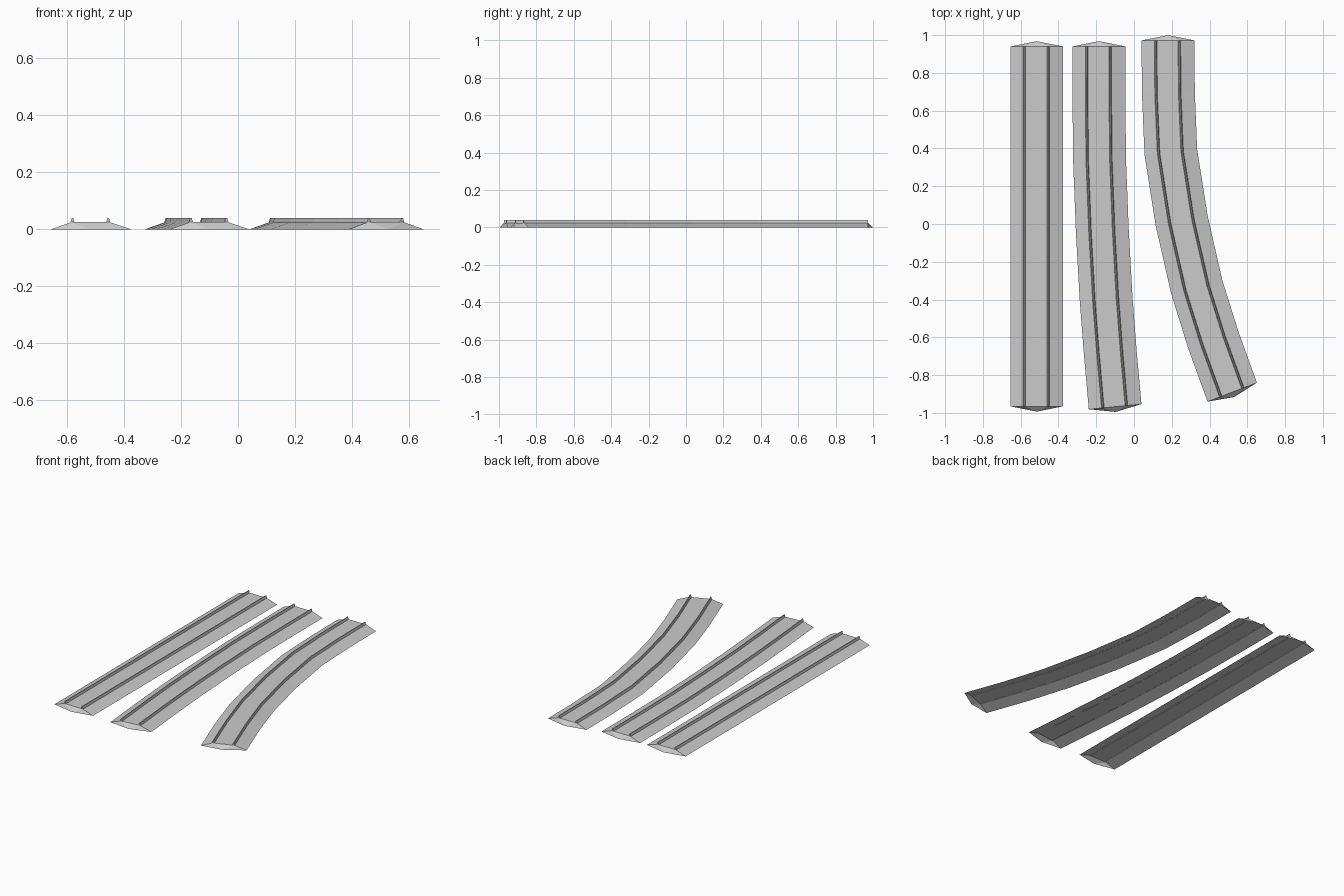
import bpy, bmesh
from math import radians, sin, cos, atan2
from mathutils import Vector

if "Cube" in bpy.data.objects:
    bpy.data.objects.remove(bpy.data.objects["Cube"])

TIP = 0.028                                   # how far the sloped ends reach
BED = [(-0.14, 0), (-0.069, 0.025), (0.065, 0.025), (0.14, 0)]


def rail_profile(c):
    return [(c - 0.007, 0.024), (c - 0.0025, 0.04), (c + 0.0025, 0.04), (c + 0.007, 0.024)]


def headings(path, end):
    """Heading from -y towards +x at each path point."""
    hs = []
    for i in range(len(path)):
        if i == 0:
            hs.append(0.0)
        elif i == len(path) - 1:
            hs.append(end)
        else:
            dx = path[i + 1][0] - path[i - 1][0]
            dy = path[i + 1][1] - path[i - 1][1]
            hs.append(atan2(dx, -dy))
    return hs


def sweep(name, profile, path, end, tips):
    bm = bmesh.new()
    hs = headings(path, end)
    rings = []
    for (x, y), h in zip(path, hs):
        rings.append([bm.verts.new((x + u * cos(h), y + u * sin(h), z)) for u, z in profile])
    for a, b in zip(rings, rings[1:]):
        for i in range(len(profile) - 1):
            bm.faces.new((a[i], b[i], b[i + 1], a[i + 1]))
    # ends: sloped fan to a floor point for the bed, flat for the rails
    for ring, (x, y), h, s in ((rings[0], path[0], hs[0], -1), (rings[-1], path[-1], hs[-1], 1)):
        if tips:
            tip = bm.verts.new((x + s * TIP * sin(h), y - s * TIP * cos(h), 0))
            for p, q in zip(ring, ring[1:]):
                bm.faces.new((p, q, tip) if s < 0 else (q, p, tip))
        else:
            bm.faces.new(ring if s < 0 else ring[::-1])
    # faces look up and outwards
    for f in bm.faces:
        f.normal_update()
    if sum(f.normal.z * f.calc_area() for f in bm.faces) < 0:
        bmesh.ops.reverse_faces(bm, faces=bm.faces[:])
    me = bpy.data.meshes.new(name)
    bm.to_mesh(me)
    bm.free()
    ob = bpy.data.objects.new(name, me)
    bpy.context.collection.objects.link(ob)


def track(name, x, y0, y1, shift, end):
    # fractions along the length and of the sideways shift
    ts = [(0, 0), (0.15, 0.006), (0.317, 0.044), (0.513, 0.213),
          (0.702, 0.449), (0.852, 0.706), (1, 1)]
    if shift == 0:
        ts = [ts[0], ts[-1]]
    path = [(x + shift * s, y0 + (y1 - y0) * t) for t, s in ts]
    sweep(name + "_bed", BED, path, radians(end), True)
    sweep(name + "_left_rail", rail_profile(-0.065), path, radians(end), False)
    sweep(name + "_right_rail", rail_profile(0.06), path, radians(end), False)


track("straight_track", -0.515, 0.94, -0.965, 0, 0)
track("slight_curve_track", -0.186, 0.94, -0.967, 0.086, 5.6)
track("curved_track", 0.18, 0.972, -0.89, 0.34, 21)
